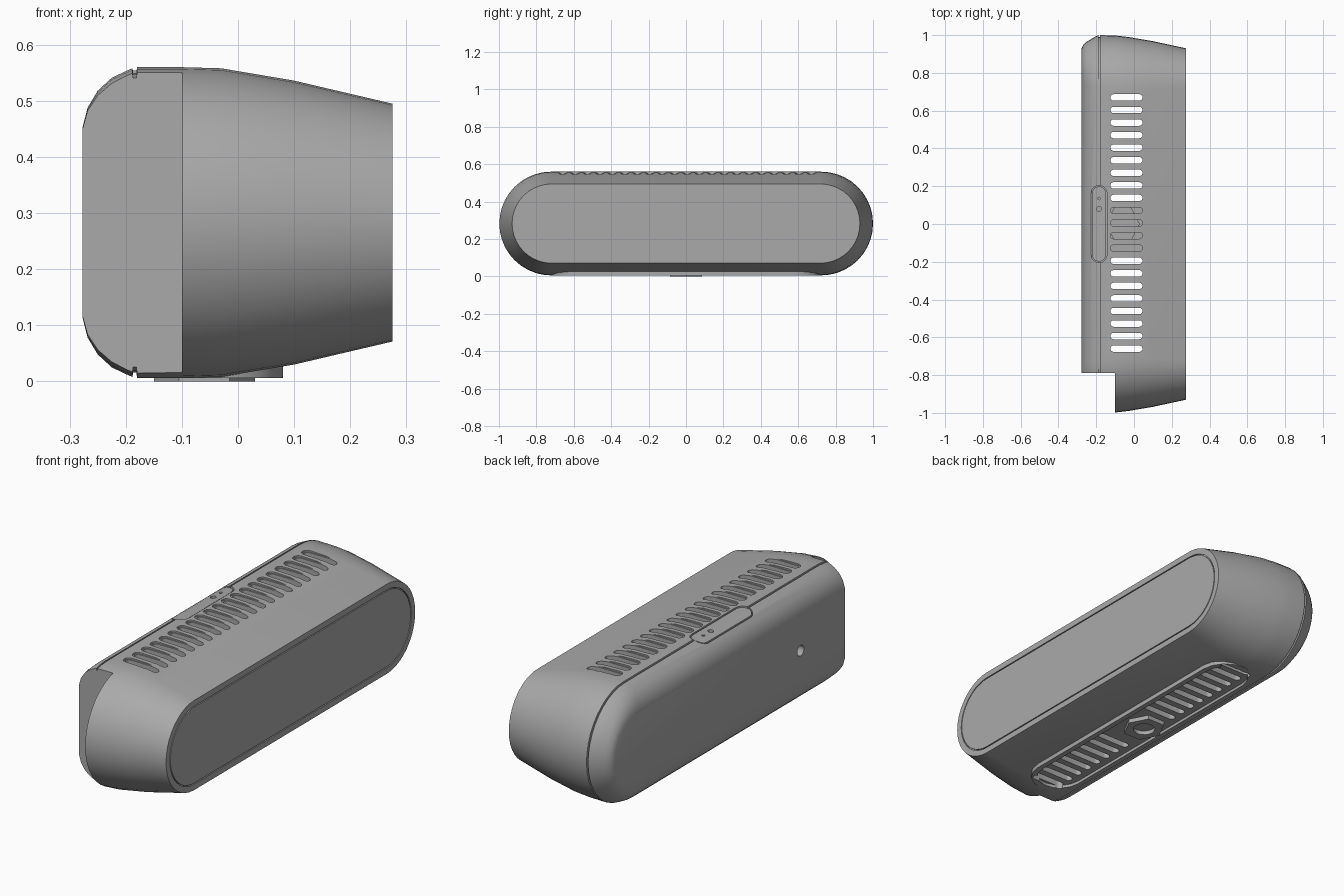
import bpy, bmesh
from math import sin, cos, pi

old = bpy.data.objects.get("Cube")
if old:
    bpy.data.objects.remove(old, do_unlink=True)

grey = bpy.data.materials.new("mid_grey")
grey.use_nodes = True
grey.diffuse_color = (0.4, 0.4, 0.4, 1)
grey.node_tree.nodes["Principled BSDF"].inputs["Base Color"].default_value = (0.4, 0.4, 0.4, 1)
MID = 0.283  # height of the long axis


def stadium(a, b, n=12):
    """Points of a rounded bar with half length a and half width b."""
    pts = []
    for side in (1, -1):
        for i in range(n + 1):
            t = -pi / 2 + pi * i / n
            pts.append((side * (a - b + b * cos(t)), side * b * sin(t)))
    return pts


def make(name, bm):
    bmesh.ops.recalc_face_normals(bm, faces=bm.faces)
    me = bpy.data.meshes.new(name)
    bm.to_mesh(me)
    bm.free()
    ob = bpy.data.objects.new(name, me)
    bpy.context.collection.objects.link(ob)
    return ob


def loft(name, sections):
    """Rounded-bar sections (x, half height, half length) joined along x."""
    bm = bmesh.new()
    rings = [[bm.verts.new((x, p, MID + q)) for p, q in stadium(l, h, 20)]
             for x, h, l in sections]
    for r, s in zip(rings, rings[1:]):
        for i in range(len(r)):
            j = (i + 1) % len(r)
            bm.faces.new((r[i], r[j], s[j], s[i]))
    bm.faces.new(rings[0])
    bm.faces.new(rings[-1])
    return make(name, bm)


def prism(bm, pts, z0, z1):
    low = [bm.verts.new((x, y, z0)) for x, y in pts]
    high = [bm.verts.new((x, y, z1)) for x, y in pts]
    bm.faces.new(low)
    bm.faces.new(high)
    for i in range(len(pts)):
        j = (i + 1) % len(pts)
        bm.faces.new((low[i], low[j], high[j], high[i]))


def bars(name, items, along_y=False):
    """Upright rounded prisms from (cx, cy, half length, half width, z0, z1)."""
    bm = bmesh.new()
    for cx, cy, a, b, z0, z1 in items:
        pts = [(q, p) if along_y else (p, q) for p, q in stadium(a, b, 8)]
        prism(bm, [(cx + x, cy + y) for x, y in pts], z0, z1)
    return make(name, bm)


def box(name, x0, x1, y0, y1, z0, z1):
    bm = bmesh.new()
    prism(bm, [(x0, y0), (x1, y0), (x1, y1), (x0, y1)], z0, z1)
    return make(name, bm)


def boolean(ob, tool, op="DIFFERENCE"):
    mod = ob.modifiers.new("cut", "BOOLEAN")
    mod.operation, mod.solver, mod.object = op, "EXACT", tool
    bpy.context.view_layer.objects.active = ob
    bpy.ops.object.modifier_apply(modifier=mod.name)
    bpy.data.objects.remove(tool, do_unlink=True)


def finish(ob, angle=30):
    ob.data.materials.clear()
    ob.data.materials.append(grey)
    bpy.ops.object.select_all(action="DESELECT")
    ob.select_set(True)
    bpy.context.view_layer.objects.active = ob
    bpy.ops.object.shade_smooth_by_angle(angle=angle * pi / 180)


# Housing: rounded back, seam groove, tapered front and grooved end panel
back = [(-0.277, 0.17, 0.93), (-0.268, 0.205, 0.95), (-0.25, 0.235, 0.965),
        (-0.225, 0.258, 0.98), (-0.2, 0.27, 0.995)]
seam = [(-0.188, 0.275, 1.0), (-0.187, 0.267, 0.99), (-0.181, 0.267, 0.99), (-0.18, 0.277, 1.0)]
front = [(-0.1, 0.277, 0.998), (-0.03, 0.275, 0.99), (0.1, 0.253, 0.968), (0.275, 0.212, 0.93)]
panel = [(0.275, 0.184, 0.902), (0.268, 0.184, 0.902), (0.268, 0.179, 0.897), (0.275, 0.179, 0.897)]
housing = loft("housing", back + seam + front + panel)

# Hollow core and the missing back corner at one end
boolean(housing, box("core_cutter", -0.2, 0.2, -0.74, 0.74, 0.06, 0.5))
boolean(housing, box("corner_cutter", -0.4, -0.1, -1.2, -0.79, -0.1, 0.7))

# Base plate with a shallow pocket
base = bars("base_plate", [(-0.05, 0, 0.72, 0.13, 0.006, 0.07)], True)
boolean(housing, bars("pocket_cutter", [(-0.05, 0, 0.69, 0.105, -0.1, 0.02)], True))
boolean(base, bars("pocket_cutter", [(-0.05, 0, 0.69, 0.105, -0.1, 0.02)], True))

# Vent slots, countersunk on top; the middle ones stop above the mount
rows = [0.67 - 0.0665 * i for i in range(21)]
boolean(housing, bars("lip_cutter", [(-0.04, y, 0.092, 0.023, 0.553, 0.7) for y in rows]))


def slots():
    return bars("slot_cutter", [(-0.04, y, 0.085, 0.017, 0.3 if abs(y) < 0.13 else -0.1, 0.7)
                                for y in rows])


boolean(housing, slots())
boolean(base, slots())

# Power socket in the back
bpy.ops.mesh.primitive_cylinder_add(vertices=16, radius=0.025, depth=0.1,
                                    location=(-0.277, -0.46, 0.28), rotation=(0, pi / 2, 0))
boolean(housing, bpy.context.object)

# Control strip set into the top, with two small holes
boolean(housing, bars("strip_pocket", [(-0.185, 0, 0.204, 0.042, 0.53, 0.7)], True))
strip = bars("control_strip", [(-0.185, 0, 0.199, 0.037, 0.52, 0.7)], True)
boolean(strip, loft("strip_trim", back + front), "INTERSECT")
boolean(strip, bars("hole_cutter", [(-0.185, 0.08, 0.013, 0.0129, 0.54, 0.7),
                                    (-0.185, 0.135, 0.007, 0.0069, 0.54, 0.7)]))

# Six-sided mount under the base, with a round socket
bm = bmesh.new()
prism(bm, [(-0.06 + 0.09 * cos(i * pi / 3), 0.1 * sin(i * pi / 3)) for i in range(6)], 0, 0.08)
mount = make("mount", bm)
boolean(mount, bars("socket_cutter", [(-0.06, 0, 0.05, 0.0499, -0.1, 0.05)]))

for part in (housing, base, strip, mount):
    finish(part)
